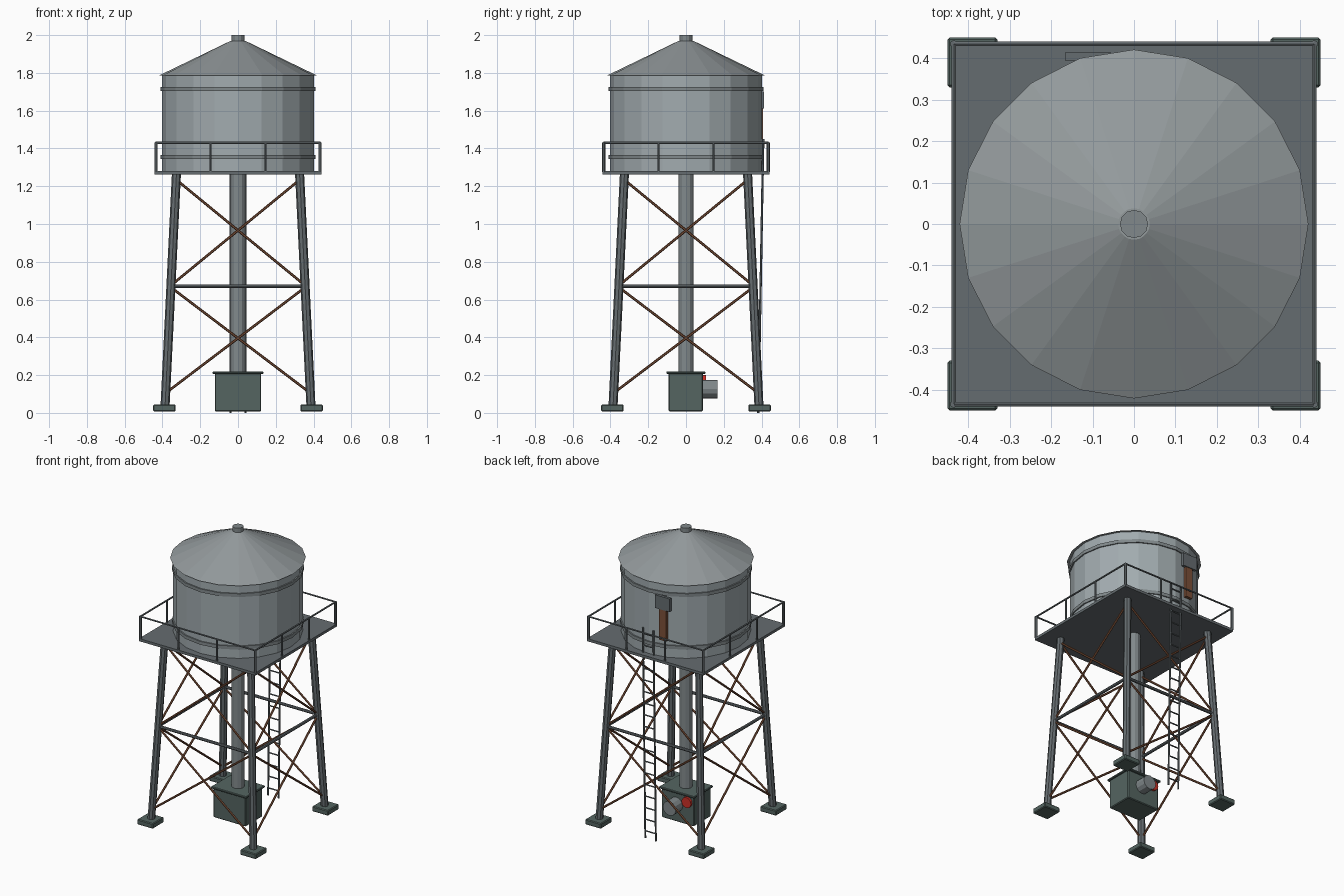
import bpy, math
from mathutils import Vector

if "Cube" in bpy.data.objects:
    bpy.data.objects.remove(bpy.data.objects["Cube"])


def mat(name, r, g, b):
    m = bpy.data.materials.new(name)
    m.diffuse_color = (r, g, b, 1)
    m.use_nodes = True
    m.node_tree.nodes["Principled BSDF"].inputs["Base Color"].default_value = m.diffuse_color
    return m


TANK = mat("tank_steel", 0.36, 0.41, 0.43)
ROOF = mat("roof_steel", 0.29, 0.32, 0.33)
STEEL = mat("dark_steel", 0.13, 0.15, 0.16)
PIPE = mat("pipe_grey", 0.22, 0.25, 0.26)
GREEN = mat("green_base", 0.09, 0.13, 0.12)
RUST = mat("rust", 0.20, 0.08, 0.04)
RED = mat("red_paint", 0.60, 0.03, 0.02)


def finish(name, m):
    o = bpy.context.object
    o.name = name
    o.data.materials.append(m)
    return o


def box(name, lo, hi, m, bevel=0):
    lo, hi = Vector(lo), Vector(hi)
    bpy.ops.mesh.primitive_cube_add(size=1, location=(lo + hi) / 2)
    o = finish(name, m)
    o.scale = hi - lo
    bpy.ops.object.transform_apply(location=False, rotation=False, scale=True)
    if bevel:
        b = o.modifiers.new("bevel", "BEVEL")
        b.width = bevel
        b.segments = 1
    return o


def rod(name, a, b, r, m, sides=8, r2=None):
    a, b = Vector(a), Vector(b)
    bpy.ops.mesh.primitive_cone_add(vertices=sides, radius1=r, radius2=r if r2 is None else r2,
                                    depth=(b - a).length, location=(a + b) / 2)
    o = finish(name, m)
    o.rotation_euler = (b - a).to_track_quat('Z', 'Y').to_euler()
    return o


def upright(name, z0, z1, r, m, sides, r2=None):
    return rod(name, (0, 0, z0), (0, 0, z1), r, m, sides, r2)


# Tank, hoops, roof and cap
upright("tank", 1.275, 1.788, 0.402, TANK, 20)
upright("lower_hoop", 1.343, 1.366, 0.41, PIPE, 20)
upright("upper_hoop", 1.703, 1.726, 0.41, PIPE, 20)
upright("roof", 1.785, 1.97, 0.421, ROOF, 20, 0.038)
upright("roof_cap", 1.96, 2.0, 0.034, PIPE, 12)

# Platform
P = 0.441
box("platform", (-P, -P, 1.262), (P, P, 1.28), STEEL)


# Four sides are built in a local frame and turned around z
def turn(p, k):
    x, y, z = p
    for _ in range(k):
        x, y = -y, x
    return (x, y, z)


def leg(z):
    return 0.388 - 0.049 * z


def corner(s, z):
    return (s * leg(z), -leg(z), z)


Q = 0.435
for k in range(4):
    # Leg and footing
    rod("leg", turn(corner(1, 0.03), k), turn(corner(1, 1.268), k), 0.024, STEEL, 8)
    c = turn((0.39, -0.39, 0), k)
    box("footing", (c[0] - 0.06, c[1] - 0.06, 0.008), (c[0] + 0.06, c[1] + 0.06, 0.044), GREEN, 0.005)
    # Horizontal strut and diagonal braces
    rod("strut", turn(corner(-1, 0.67), k), turn(corner(1, 0.67), k), 0.01, STEEL, 8)
    for s in (-1, 1):
        rod("upper_brace", turn(corner(s, 1.235), k), turn(corner(-s, 0.675), k), 0.007, RUST, 6)
        rod("lower_brace", turn(corner(s, 0.665), k), turn(corner(-s, 0.105), k), 0.007, RUST, 6)
    # Handrail and posts
    rod("handrail", turn((-Q, -Q, 1.43), k), turn((Q, -Q, 1.43), k), 0.006, STEEL, 6)
    for x in (-0.145, 0.145, Q):
        rod("rail_post", turn((x, -Q, 1.275), k), turn((x, -Q, 1.432), k),
            0.009 if x == Q else 0.006, STEEL, 6)

# Central riser pipe
upright("riser_pipe", 0.2, 1.265, 0.041, PIPE, 12)

# Pump box with lid, outlet and red wheel on the back
box("pump_box", (-0.123, -0.092, 0.008), (0.123, 0.09, 0.21), GREEN, 0.005)
box("pump_box_lid", (-0.134, -0.104, 0.206), (0.134, 0.103, 0.22), GREEN, 0.004)
rod("outlet", (0.01, 0.085, 0.126), (0.01, 0.166, 0.126), 0.049, PIPE, 12)
rod("red_wheel", (-0.075, 0.085, 0.165), (-0.075, 0.105, 0.165), 0.036, RED, 12)


# Ladder at the back, leaning slightly outward
def ladder(s, z):
    return (s * 0.04, 0.383 + 0.018 * z, z)


for s in (-1, 1):
    rod("ladder_rail", ladder(s, 0), ladder(s, 1.45), 0.006, STEEL, 6)
for i in range(18):
    z = 0.05 + i * 0.08
    rod("ladder_rung", ladder(-1, z), ladder(1, z), 0.005, STEEL, 6)

# Hatch plate and rust streak on the tank's back
box("hatch_plate", (-0.166, 0.395, 1.612), (-0.056, 0.414, 1.702), STEEL)
box("rust_streak", (-0.135, 0.388, 1.40), (-0.083, 0.408, 1.62), RUST)
